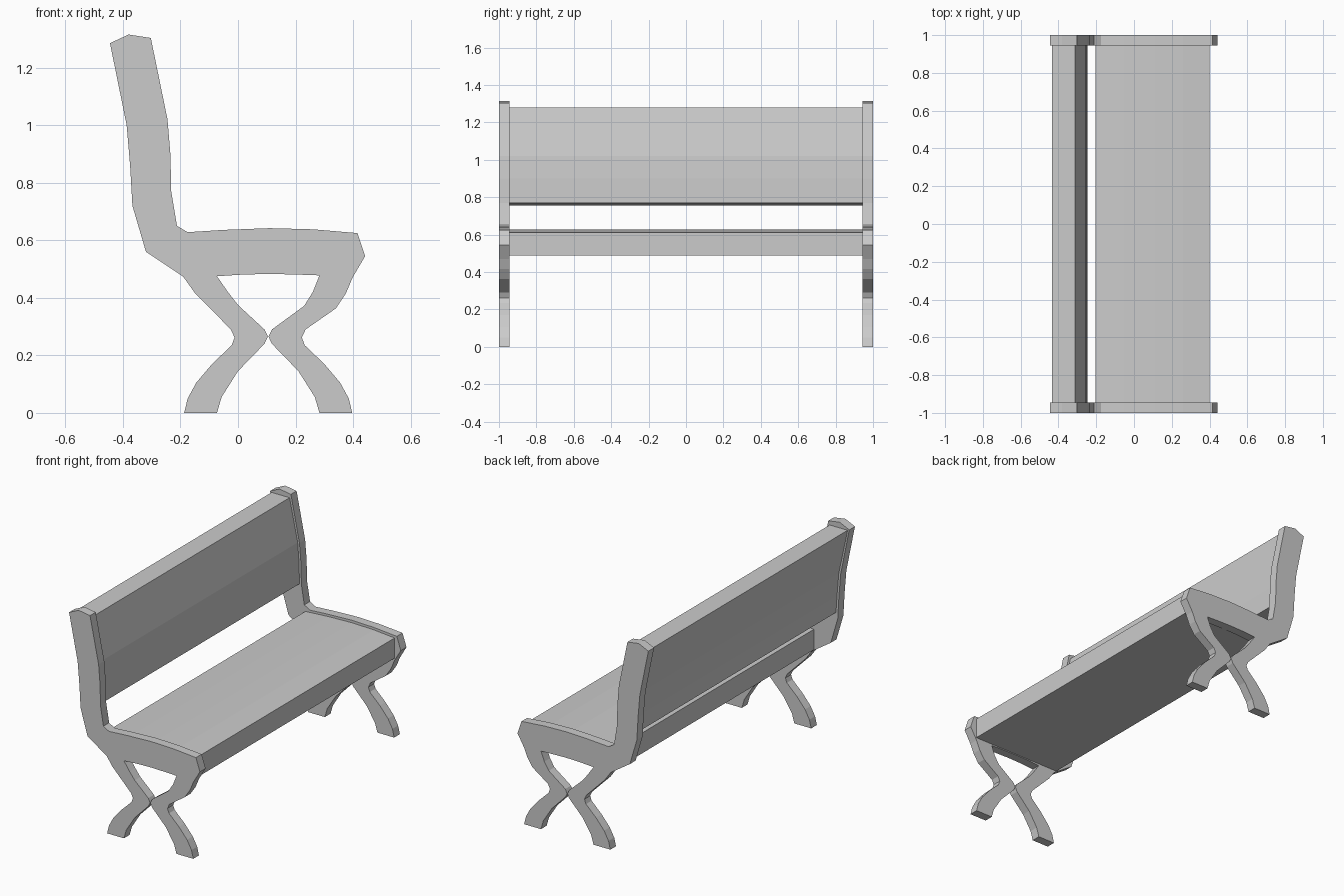
import bpy, bmesh


def extrude_profile(name, pts, y0, y1):
    """Prism from an (x, z) outline, spanning y0..y1."""
    bm = bmesh.new()
    face = bm.faces.new([bm.verts.new((x, y0, z)) for x, z in pts])
    res = bmesh.ops.extrude_face_region(bm, geom=[face])
    verts = [v for v in res["geom"] if isinstance(v, bmesh.types.BMVert)]
    bmesh.ops.translate(bm, verts=verts, vec=(0, y1 - y0, 0))
    bmesh.ops.recalc_face_normals(bm, faces=bm.faces)
    mesh = bpy.data.meshes.new(name)
    bm.to_mesh(mesh)
    bm.free()
    obj = bpy.data.objects.new(name, mesh)
    bpy.context.collection.objects.link(obj)
    return obj


MID = 0.105  # x where the two crossed legs meet
INNER_Y = 0.945


def mirror(pts):
    return [(2 * MID - x, z) for x, z in reversed(pts)]


# Upper outline: backrest post, then armless seat rail, clockwise
upper = [(-0.19, 0.473), (-0.32, 0.56), (-0.367, 0.72), (-0.375, 0.86),
         (-0.387, 1.0), (-0.445, 1.285), (-0.38, 1.315), (-0.303, 1.303),
         (-0.245, 1.02), (-0.235, 0.9), (-0.232, 0.77), (-0.212, 0.65),
         (-0.175, 0.628), (-0.05, 0.636), (0.11, 0.642), (0.26, 0.638),
         (0.415, 0.625), (0.442, 0.545), (0.398, 0.47), (0.375, 0.415),
         (0.34, 0.363)]

# Right leg, outer edge down to the foot, inner edge up to the crossing
leg_outer = [(0.235, 0.29), (0.222, 0.262), (0.232, 0.235), (0.30, 0.17),
             (0.355, 0.105), (0.385, 0.05), (0.397, 0)]
leg_inner = [(0.283, 0), (0.267, 0.055), (0.21, 0.145), (0.118, 0.24),
             (0.106, 0.265)]
leg = leg_outer + leg_inner

# Opening between the crossing and the seat rail
opening = [(0.118, 0.29), (0.23, 0.372), (0.26, 0.42), (0.283, 0.478),
           (0.2, 0.481), (0.11, 0.483), (0.02, 0.481), (-0.073, 0.475),
           (-0.035, 0.42), (0.0, 0.375), (0.092, 0.29)]

outline = upper + leg + opening + mirror(leg) + [(-0.15, 0.417)]

# End frames
extrude_profile("end_frame_front", outline, -1, -INNER_Y)
extrude_profile("end_frame_rear", outline, INNER_Y, 1)

# Seat plank with a gently crowned top
seat = [(-0.205, 0.487), (-0.205, 0.612), (-0.05, 0.622), (0.11, 0.627),
        (0.26, 0.623), (0.40, 0.611), (0.40, 0.487)]
extrude_profile("seat", seat, -INNER_Y, INNER_Y)

# Backrest panel following the posts
back = [(-0.355, 0.755), (-0.362, 0.86), (-0.374, 1.0), (-0.434, 1.28),
        (-0.312, 1.28), (-0.257, 1.02), (-0.248, 0.9), (-0.245, 0.77)]
extrude_profile("backrest", back, -INNER_Y, INNER_Y)
